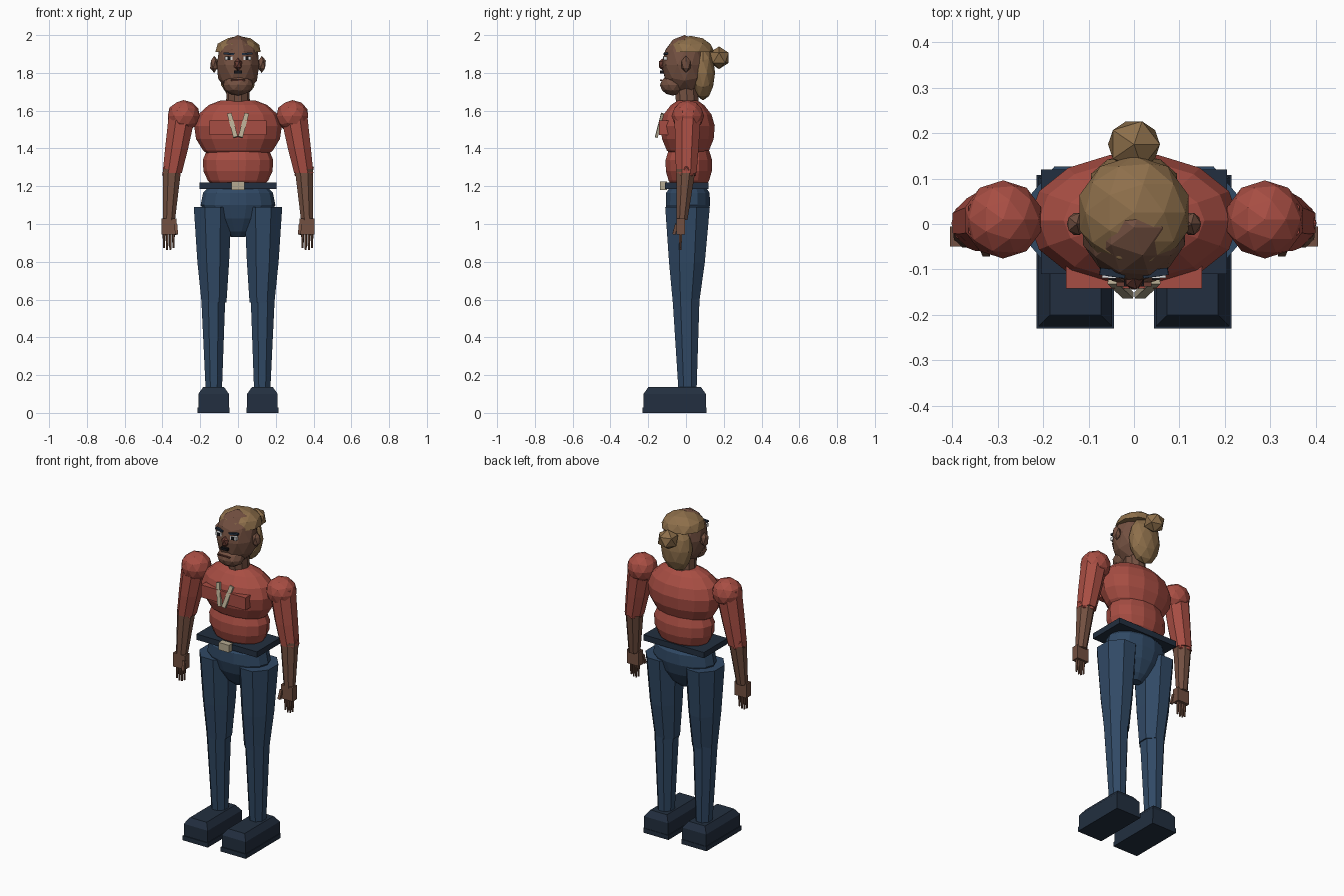
import bpy, bmesh, math
from mathutils import Vector, Matrix

if "Cube" in bpy.data.objects:
    bpy.data.objects.remove(bpy.data.objects["Cube"])


def material(name, rgb):
    m = bpy.data.materials.new(name)
    m.diffuse_color = (*rgb, 1)
    m.use_nodes = True
    m.node_tree.nodes["Principled BSDF"].inputs["Base Color"].default_value = m.diffuse_color
    return m


SKIN = material("brown skin", (.17, .08, .052))
HAIR = material("tan hair", (.27, .16, .07))
RED = material("red shirt", (.39, .075, .056))
BLUE = material("blue trousers", (.03, .067, .13))
NAVY = material("dark navy", (.016, .028, .05))
CREAM = material("cream trim", (.47, .41, .29))
NOSE = material("reddish brown", (.14, .045, .032))
WHITE = material("eye white", (.75, .75, .75))
BLACK = material("near black", (.008, .008, .01))


def finish(name, bm, mat):
    bmesh.ops.recalc_face_normals(bm, faces=bm.faces)
    me = bpy.data.meshes.new(name)
    bm.to_mesh(me)
    bm.free()
    me.materials.append(mat)
    ob = bpy.data.objects.new(name, me)
    bpy.context.collection.objects.link(ob)
    return ob


def loft(name, rings, n, mat, turn=0.0):
    """Stack of elliptical rings (x, y, z, rx, ry), capped at both ends."""
    bm = bmesh.new()
    loops = [[bm.verts.new((x + rx * math.cos(turn + math.tau * i / n),
                            y + ry * math.sin(turn + math.tau * i / n), z))
              for i in range(n)] for x, y, z, rx, ry in rings]
    for a, b in zip(loops, loops[1:]):
        for i in range(n):
            j = (i + 1) % n
            bm.faces.new((a[i], a[j], b[j], b[i]))
    bm.faces.new(loops[0])
    bm.faces.new(loops[-1])
    return finish(name, bm, mat)


def gem(name, c, r, mat, sub=2, floor=None):
    """Faceted ellipsoid, optionally cut flat at a floor height."""
    bm = bmesh.new()
    bmesh.ops.create_icosphere(bm, subdivisions=sub, radius=1)
    bmesh.ops.transform(bm, matrix=Matrix.Translation(c) @ Matrix.Diagonal((*r, 1)), verts=bm.verts)
    if floor is not None:
        cut = bmesh.ops.bisect_plane(bm, geom=bm.verts[:] + bm.edges[:] + bm.faces[:],
                                     plane_co=(0, 0, floor), plane_no=(0, 0, -1), clear_outer=True)
        edges = [e for e in cut["geom_cut"] if isinstance(e, bmesh.types.BMEdge)]
        bmesh.ops.contextual_create(bm, geom=edges)
    return finish(name, bm, mat)


def box(name, lo, hi, mat):
    lo, hi = Vector(lo), Vector(hi)
    bm = bmesh.new()
    bmesh.ops.create_cube(bm, size=1)
    bmesh.ops.transform(bm, matrix=Matrix.Translation((lo + hi) / 2) @ Matrix.Diagonal((*(hi - lo), 1)),
                        verts=bm.verts)
    return finish(name, bm, mat)


def bar(name, p, q, w, d, mat):
    """Rectangular bar from p to q, w wide and d deep."""
    p, q = Vector(p), Vector(q)
    z = (q - p).normalized()
    x = Vector((0, 1, 0)).cross(z).normalized()
    rot = Matrix((x, z.cross(x), z)).transposed().to_4x4()
    bm = bmesh.new()
    bmesh.ops.create_cube(bm, size=1)
    bmesh.ops.transform(bm, matrix=Matrix.Translation((p + q) / 2) @ rot @
                        Matrix.Diagonal((w, d, (q - p).length, 1)), verts=bm.verts)
    return finish(name, bm, mat)


# Torso
loft("chest", [(0, .01, 1.36, .15, .08), (0, .01, 1.39, .185, .115), (0, .01, 1.45, .222, .14),
               (0, .008, 1.52, .232, .148), (0, .008, 1.58, .21, .13), (0, .008, 1.63, .155, .09),
               (0, .008, 1.655, .09, .052)], 14, RED)
loft("abdomen", [(0, .015, 1.2, .13, .09), (0, .015, 1.23, .16, .11), (0, .015, 1.28, .183, .125),
                 (0, .015, 1.34, .186, .126), (0, .015, 1.39, .165, .11)], 14, RED)
box("chest_panel", (-.15, -.142, 1.472), (.15, -.09, 1.548), RED)
loft("neck", [(0, .01, 1.6, .064, .064), (0, 0, 1.74, .06, .062)], 10, SKIN)

# Belt and hips
box("belt", (-.205, -.11, 1.185), (.205, .12, 1.22), NAVY)
box("buckle", (-.035, -.138, 1.18), (.035, -.1, 1.225), CREAM)
loft("hips", [(0, .01, .93, .035, .03), (0, .01, .96, .085, .06), (0, .01, 1.03, .155, .1),
              (0, .01, 1.1, .198, .12), (0, .01, 1.165, .185, .118), (0, .01, 1.19, .16, .1)], 14, BLUE)

# Head and hair
gem("head", (0, -.008, 1.842), (.118, .122, .158), SKIN)
gem("jaw", (0, -.07, 1.735), (.082, .068, .055), SKIN, 2)
gem("hair_cap", (0, .025, 1.91), (.126, .126, .086), HAIR, 2, 1.91)
gem("hair_back", (0, .09, 1.80), (.1, .064, .145), HAIR)
gem("hair_bun", (0, .175, 1.88), (.064, .06, .06), HAIR, 1)
gem("nose", (0, -.12, 1.845), (.024, .028, .034), NOSE, 1)
box("moustache", (-.022, -.137, 1.797), (.022, -.12, 1.812), BLACK)
box("mouth", (-.038, -.137, 1.757), (.038, -.128, 1.764), NOSE)

for s, side in ((-1, "right"), (1, "left")):
    # Face details
    gem(side + "_ear", (s * .126, 0, 1.845), (.024, .028, .045), SKIN, 1)
    box(side + "_eye", (s * .05 - .02, -.119, 1.867), (s * .05 + .02, -.1, 1.887), WHITE)
    box(side + "_pupil", (s * .048 - .008, -.123, 1.868), (s * .048 + .008, -.117, 1.886), BLACK)
    bar(side + "_brow", (s * .02, -.112, 1.899), (s * .075, -.104, 1.903), .011, .016, NAVY)
    # Collar strip
    bar(side + "_collar_strip", (s * .046, -.125, 1.585), (s * .013, -.157, 1.46), .024, .014, CREAM)

    # Sleeve, shoulder and elbow
    gem(side + "_shoulder", (s * .288, .01, 1.572), (.088, .086, .084), RED)
    loft(side + "_sleeve", [(s * .348, .002, 1.27, .055, .058), (s * .325, .004, 1.4, .066, .068),
                            (s * .292, .01, 1.6, .078, .076)], 8, RED, math.pi / 8)
    gem(side + "_elbow", (s * .35, .002, 1.28), (.058, .06, .05), RED, 1)

    # Forearm and hand
    loft(side + "_forearm", [(s * .365, -.022, 1.02, .034, .032), (s * .349, 0, 1.29, .052, .055)],
         8, SKIN, math.pi / 8)
    box(side + "_palm", (s * .365 - .04, -.05, .945), (s * .365 + .04, -.006, 1.03), SKIN)
    for i in range(4):
        x = s * (.342 + .0165 * i)
        tip = .862 if i in (1, 2) else .872
        loft(f"{side}_finger_{i + 1}", [(x, -.03, tip, .005, .006), (x, -.028, .955, .008, .01)], 6, SKIN)
    bar(side + "_thumb", (s * .33, -.05, 1.0), (s * .325, -.064, .945), .016, .016, SKIN)

    # Leg
    k = 1 / math.cos(math.pi / 8)
    loft(side + "_thigh", [(s * .127, 0, .585, .066 * k, .07 * k), (s * .131, .005, .8, .084 * k, .095 * k),
                           (s * .134, .008, 1.09, .1 * k, .118 * k)], 8, BLUE, math.pi / 8)
    gem(side + "_knee", (s * .13, 0, .61), (.07, .078, .045), BLUE, 1)
    loft(side + "_shin", [(s * .128, .008, .12, .043 * k, .048 * k), (s * .131, 0, .62, .064 * k, .072 * k)],
         8, BLUE, math.pi / 8)

    # Shoe: flat sole with a bevelled upper
    box(side + "_sole", (s * .129 - .085, -.23, 0), (s * .129 + .085, .108, .028), NAVY)
    r = math.sqrt(2)
    loft(side + "_shoe", [(s * .129, -.06, .02, .081 * r, .165 * r), (s * .129, -.06, .1, .081 * r, .165 * r),
                          (s * .129, -.06, .136, .056 * r, .14 * r)], 4, NAVY, math.pi / 4)
